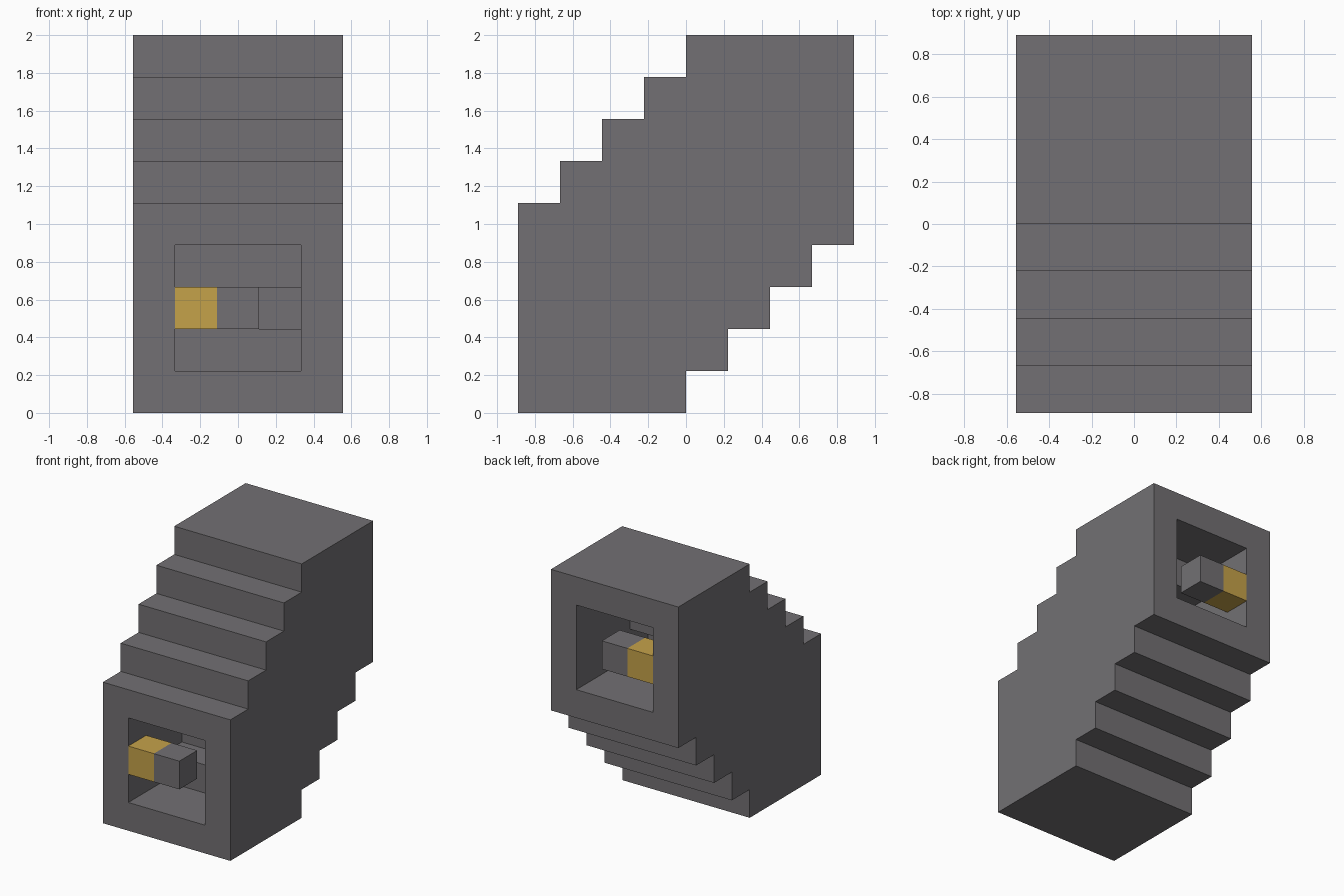
import bpy
import bmesh

U = 2 / 9  # one block

cube = bpy.data.objects.get("Cube")
if cube:
    bpy.data.objects.remove(cube, do_unlink=True)


def material(name, color):
    mat = bpy.data.materials.new(name)
    mat.use_nodes = True
    mat.diffuse_color = (*color, 1)
    mat.node_tree.nodes["Principled BSDF"].inputs["Base Color"].default_value = (*color, 1)
    return mat


grey = material("stone grey", (0.17, 0.163, 0.172))
gold = material("gold", (0.56, 0.36, 0.068))


def stepped_profile(end, y, z, steps=4):
    """Stepped lower edge, then the same edge turned half round for the top."""
    lower = [(-end, z)]
    for i in range(steps):
        lower += [(y + i, z + i), (y + i, z + i + 1)]
    lower.append((end, z + steps))
    return lower + [(-py, 9 - pz) for py, pz in lower]


def extrude_profile(name, profile, x0, x1, mat):
    """Extrude a side profile (in blocks) along x."""
    bm = bmesh.new()
    face = bm.faces.new([bm.verts.new((x0 * U, y * U, z * U)) for y, z in profile])
    new = bmesh.ops.extrude_face_region(bm, geom=[face])["geom"]
    verts = [v for v in new if isinstance(v, bmesh.types.BMVert)]
    bmesh.ops.translate(bm, vec=((x1 - x0) * U, 0, 0), verts=verts)
    bmesh.ops.recalc_face_normals(bm, faces=bm.faces)
    mesh = bpy.data.meshes.new(name)
    bm.to_mesh(mesh)
    bm.free()
    mesh.materials.append(mat)
    obj = bpy.data.objects.new(name, mesh)
    bpy.context.collection.objects.link(obj)
    return obj


# Stepped body with a stepped tunnel cut through it
body = extrude_profile("stepped_body", stepped_profile(4, 0, 0), -2.5, 2.5, grey)
cutter = extrude_profile("tunnel_cutter", stepped_profile(5, -2, 1), -1.5, 1.5, grey)
cutter.hide_render = True
cut = body.modifiers.new("tunnel", "BOOLEAN")
cut.operation = "DIFFERENCE"
cut.solver = "EXACT"
cut.object = cutter
bpy.context.view_layer.objects.active = body
bpy.ops.object.modifier_apply(modifier=cut.name)
bpy.data.objects.remove(cutter, do_unlink=True)

# Peg in each opening: gold base on the wall, grey tip
for side, y, z in (("front", -4, 2), ("back", 3, 6)):
    square = [(y, z), (y + 1, z), (y + 1, z + 1), (y, z + 1)]
    extrude_profile(side + "_peg_base", square, -1.5, -0.5, gold)
    extrude_profile(side + "_peg_tip", square, -0.5, 0.5, grey)
